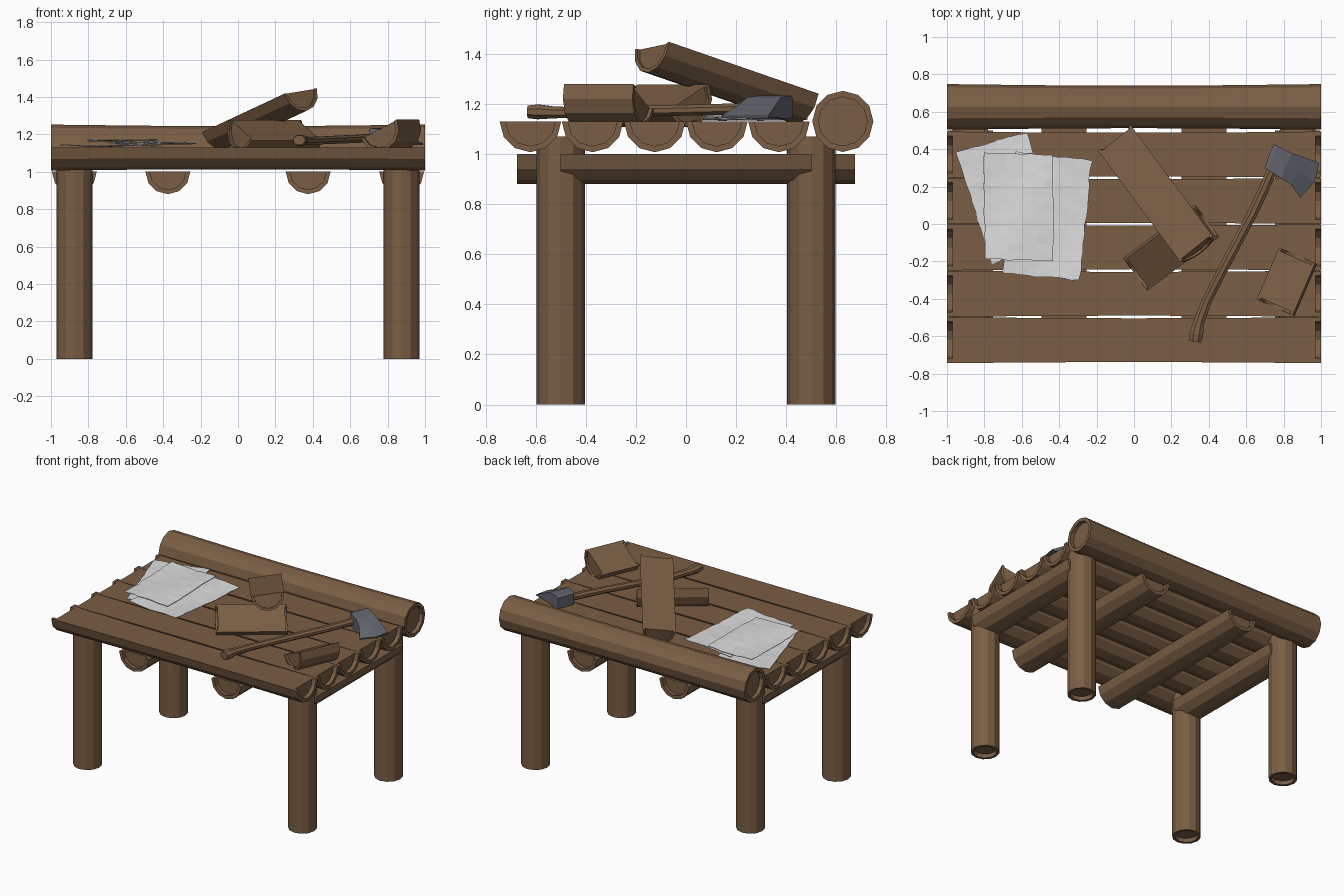
import bpy, bmesh, math, random
from mathutils import Vector as V

if "Cube" in bpy.data.objects:
    bpy.data.objects.remove(bpy.data.objects["Cube"])

random.seed(4)


def material(name, col):
    m = bpy.data.materials.new(name)
    m.diffuse_color = (*col, 1)
    m.use_nodes = True
    m.node_tree.nodes["Principled BSDF"].inputs["Base Color"].default_value = m.diffuse_color
    return m


WOOD = material("brown_wood", (0.195, 0.112, 0.058))
PAPER = material("pale_paper", (0.72, 0.72, 0.72))
METAL = material("grey_metal", (0.13, 0.135, 0.16))


def add_object(name, verts, faces, mat):
    me = bpy.data.meshes.new(name)
    me.from_pydata([tuple(v) for v in verts], [], faces)
    bm = bmesh.new()
    bm.from_mesh(me)
    bmesh.ops.recalc_face_normals(bm, faces=bm.faces)
    bm.to_mesh(me)
    bm.free()
    me.materials.append(mat)
    ob = bpy.data.objects.new(name, me)
    bpy.context.collection.objects.link(ob)
    return ob


def log(name, a, b, r, down=(0, 0, -1), half=True, waist=0.0, dent=0.03, rim=0.8):
    """Log or half log from a to b; the bark rim stands proud of the recessed ends."""
    a, b = V(a), V(b)
    axis = (b - a).normalized()
    length = (b - a).length
    down = V(down)
    down = (down - axis * down.dot(axis)).normalized()
    side = down.cross(axis)
    n = 7 if half else 12
    step = math.pi / 6
    verts, faces = [], []

    def ring(t, rad):
        start = len(verts)
        for i in range(n):
            verts.append(a + axis * t + (side * math.cos(i * step) + down * math.sin(i * step)) * rad)
        return list(range(start, start + n))

    def bridge(p, q):
        for i in range(n - 1 if half else n):
            j = (i + 1) % n
            faces.append((p[i], p[j], q[j], q[i]))

    stops = [0, dent] + [length * k / 4 for k in (1, 2, 3)] + [length - dent, length]
    outer = [ring(t, r * (1 - waist * math.sin(math.pi * t / length))) for t in stops]
    for p, q in zip(outer, outer[1:]):
        bridge(p, q)
    inner = []
    for end, deep in ((0, 1), (-1, -2)):
        lip, floor = ring(stops[end], r * rim), ring(stops[deep], r * rim)
        bridge(outer[end], lip)
        bridge(lip, floor)
        faces.append(tuple(floor))
        inner.append(floor)
        if half:
            for k in (0, -1):
                faces.append((outer[end][k], outer[deep][k], floor[k], lip[k]))
    if half:  # flat sawn face
        body = outer[1:-1]
        faces.append(tuple([o[0] for o in body] + [inner[1][0], inner[1][-1]]
                           + [o[-1] for o in reversed(body)] + [inner[0][-1], inner[0][0]]))
    return add_object(name, verts, faces, WOOD)


# Table top: five half logs and one full log at the back
for i in range(5):
    y = -0.621 + 0.248 * i
    log(f"top_plank_{i + 1}", (-1, y, 1.13), (1, y, 1.13), 0.123, waist=0.05)
log("back_log", (-1, 0.626, 1.13), (1, 0.626, 1.13), 0.122, half=False, waist=0.07)

# Legs, end beams between them, and two middle cross beams
for sx, xn in ((-1, "left"), (1, "right")):
    for sy, yn in ((-1, "front"), (1, "back")):
        log(f"{yn}_{xn}_leg", (0.875 * sx, 0.5 * sy, 0), (0.875 * sx, 0.5 * sy, 1.07), 0.096,
            down=(0, 1, 0), half=False)
    log(f"{xn}_end_beam", (0.875 * sx, -0.5, 1.0), (0.875 * sx, 0.5, 1.0), 0.12)
    log(f"{xn}_cross_beam", (0.375 * sx, -0.675, 1.0), (0.375 * sx, 0.675, 1.0), 0.12)

# Loose split logs lying on the table
log("leaning_split_log", (-0.105, 0.46, 1.226), (0.335, -0.135, 1.432), 0.112,
    down=V((0.44, -0.595, 0.206)).cross(V((0.17, 0.14, 0.028))) * -1, dent=0.012, rim=0.85)
log("middle_split_log", (0.01, -0.275, 1.222), (0.395, 0.012, 1.222), 0.115,
    down=(-0.28, 0.38, -0.88), dent=0.015, rim=0.85)
log("right_split_log", (0.752, -0.445, 1.228), (0.872, -0.168, 1.228), 0.117,
    down=(0.40, -0.18, -0.90), dent=0.015, rim=0.85)


# Axe handle: octagonal tube along a curved path
def tube(name, path, mat, n=8):
    verts, faces = [], []
    pts = [V(p[:3]) for p in path]
    for k, p in enumerate(pts):
        d = (pts[min(k + 1, len(pts) - 1)] - pts[max(k - 1, 0)]).normalized()
        side = d.cross(V((0, 0, 1))).normalized()
        up = side.cross(d)
        w = path[k][3]
        for i in range(n):
            t = 2 * math.pi * (i + 0.5) / n
            verts.append(p + side * math.cos(t) * w + up * math.sin(t) * w * 0.8)
    for k in range(len(pts) - 1):
        for i in range(n):
            j = (i + 1) % n
            faces.append((k * n + i, k * n + j, k * n + n + j, k * n + n + i))
    faces += [tuple(range(n)), tuple(range(len(verts) - n, len(verts)))]
    return add_object(name, verts, faces, mat)


tube("axe_handle", [(0.327, -0.63, 1.168, 0.034), (0.333, -0.59, 1.168, 0.040),
                    (0.345, -0.53, 1.166, 0.032), (0.385, -0.42, 1.165, 0.028),
                    (0.455, -0.28, 1.168, 0.028), (0.545, -0.11, 1.172, 0.029),
                    (0.635, 0.06, 1.176, 0.029), (0.70, 0.20, 1.18, 0.030),
                    (0.785, 0.395, 1.184, 0.030)], WOOD)

# Axe head: wedge lofted from the poll to the cutting edge
sections = [  # top corner, middle, lower corner, z, half thickness
    ((0.745, 0.425), (0.72, 0.362), (0.70, 0.30), 1.187, 0.040),
    ((0.765, 0.418), (0.738, 0.354), (0.712, 0.29), 1.187, 0.046),
    ((0.845, 0.378), (0.815, 0.312), (0.79, 0.243), 1.184, 0.042),
    ((0.90, 0.36), (0.878, 0.285), (0.838, 0.212), 1.172, 0.026),
    ((0.99, 0.328), (0.968, 0.228), (0.89, 0.14), 1.148, 0.004)]
verts, faces = [], []
for t, m, b, z, h in sections:
    verts += [(*p, z + h) for p in (t, m, b)] + [(*p, z - h) for p in (b, m, t)]
for k in range(len(sections) - 1):
    for i in range(6):
        j = (i + 1) % 6
        faces.append((k * 6 + i, k * 6 + j, k * 6 + 6 + j, k * 6 + 6 + i))
last = len(verts) - 6
for s in (0, last):
    faces += [(s, s + 1, s + 4, s + 5), (s + 1, s + 2, s + 3, s + 4)]
add_object("axe_head", verts, faces, METAL)


# Stacked paper sheets with ragged edges and light wrinkles
def sheet(name, tl, tr, br, bl, z, nx=9, ny=13):
    tl, tr, br, bl = map(V, (tl, tr, br, bl))
    verts, faces = [], []
    phase = random.uniform(0, 6)
    for j in range(ny + 1):
        for i in range(nx + 1):
            u, v = i / nx, j / ny
            p = tl.lerp(tr, u).lerp(bl.lerp(br, u), v)
            if i in (0, nx) or j in (0, ny):
                p += V((random.uniform(-1, 1), random.uniform(-1, 1))) * 0.005
            dz = 0.004 * math.sin(5 * u + 4 * v + phase) + random.uniform(-0.0015, 0.0015)
            verts.append((p.x, p.y, z + dz))
    for j in range(ny):
        for i in range(nx):
            s = j * (nx + 1) + i
            faces.append((s, s + nx + 1, s + nx + 2, s + 1))
    ob = add_object(name, verts, faces, PAPER)
    mod = ob.modifiers.new("thickness", "SOLIDIFY")
    mod.thickness = 0.003
    mod.offset = 0


sheet("lower_paper", (-0.95, 0.385), (-0.57, 0.49), (-0.40, -0.09), (-0.76, -0.21), 1.139)
sheet("middle_paper", (-0.63, 0.385), (-0.225, 0.34), (-0.29, -0.30), (-0.705, -0.265), 1.152)
sheet("upper_paper", (-0.805, 0.38), (-0.435, 0.37), (-0.43, -0.195), (-0.795, -0.19), 1.167)
